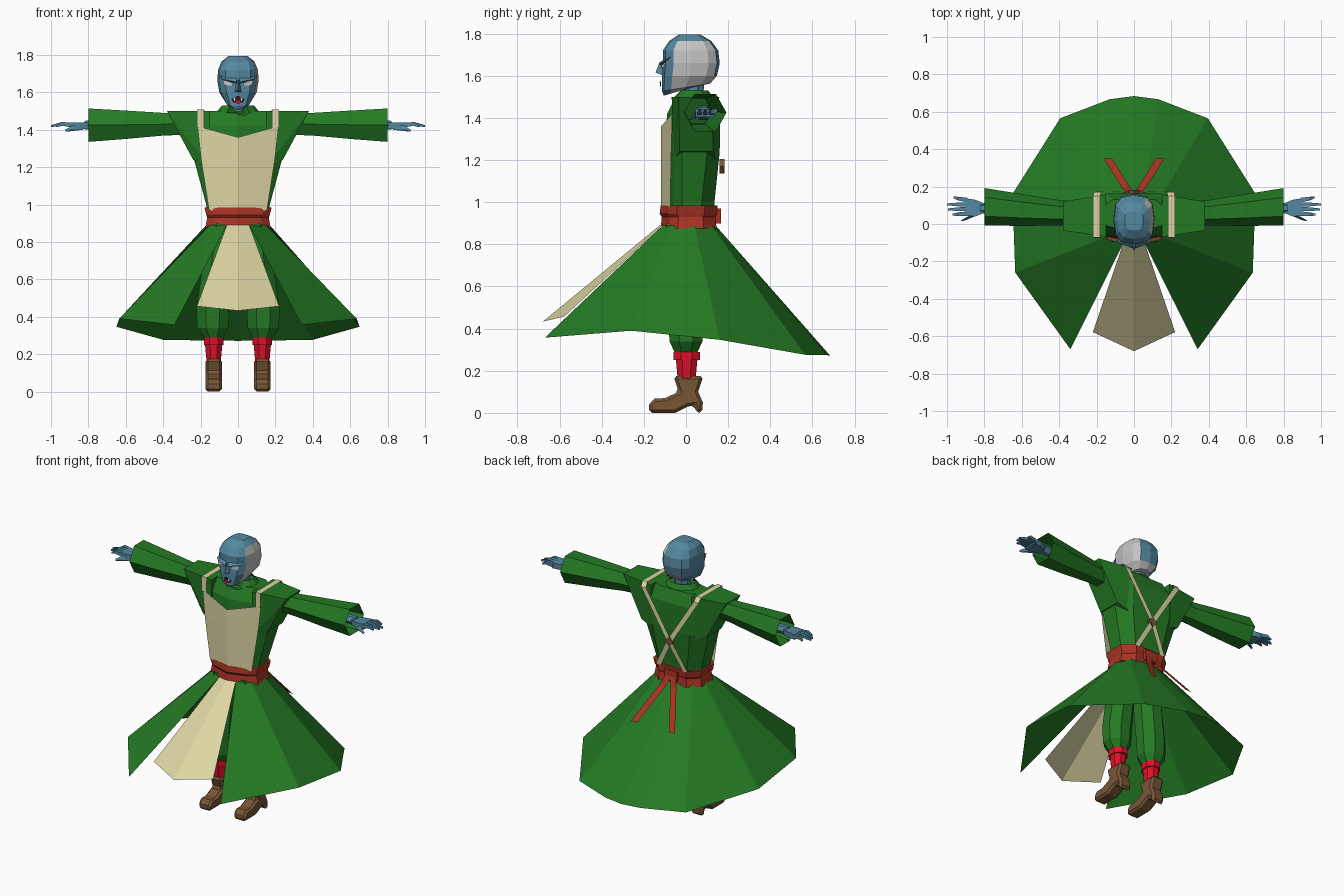
import bpy, bmesh
from math import sin, cos, pi
from mathutils import Vector

cube = bpy.data.objects.get("Cube")
if cube:
    bpy.data.objects.remove(cube)


def material(name, rgb):
    """Flat material from an 8-bit display colour."""
    lin = [((c / 255 + 0.055) / 1.055) ** 2.4 for c in rgb] + [1]
    m = bpy.data.materials.new(name)
    m.use_nodes = True
    m.diffuse_color = lin
    m.node_tree.nodes["Principled BSDF"].inputs["Base Color"].default_value = lin
    return m


GREEN = material("robe green", (36, 122, 36))
CREAM = material("apron cream", (222, 214, 164))
RUST = material("sash rust", (172, 52, 36))
SCARLET = material("sock scarlet", (222, 16, 42))
BROWN = material("boot brown", (120, 86, 54))
BLUE = material("skin blue", (84, 136, 160))
GREY = material("side grey", (196, 196, 196))
DARK = material("mouth dark", (50, 24, 28))


def finish(name, bm, *mats):
    bmesh.ops.recalc_face_normals(bm, faces=bm.faces)
    me = bpy.data.meshes.new(name)
    bm.to_mesh(me)
    bm.free()
    for m in mats:
        me.materials.append(m)
    ob = bpy.data.objects.new(name, me)
    bpy.context.collection.objects.link(ob)
    return ob


def loft(name, rings, mat, closed=True, caps=(True, True)):
    """Skin a list of equally long point rings."""
    bm = bmesh.new()
    rows = [[bm.verts.new(p) for p in r] for r in rings]
    n = len(rows[0])
    for a, b in zip(rows, rows[1:]):
        for i in range(n if closed else n - 1):
            j = (i + 1) % n
            bm.faces.new((a[i], a[j], b[j], b[i]))
    for row, on in zip((rows[0], rows[-1]), caps):
        if closed and on:
            bm.faces.new(row)
    return finish(name, bm, mat)


def hull(name, pts, mat):
    bm = bmesh.new()
    for p in pts:
        bm.verts.new(p)
    out = bmesh.ops.convex_hull(bm, input=bm.verts)
    bmesh.ops.dissolve_limit(bm, angle_limit=0.02, verts=bm.verts, edges=bm.edges)
    return finish(name, bm, mat)


def plate(name, pts, mat):
    bm = bmesh.new()
    bm.faces.new([bm.verts.new(p) for p in pts])
    return finish(name, bm, mat)


def ribbon(name, path, half, mat):
    """Flat band, widened along x."""
    return loft(name, [[(x - half, y, z), (x + half, y, z)] for x, y, z in path], mat, False)


def oval(cx, cy, z, rx, ry, n=8, power=1.0, tilt=0.0):
    pts = []
    for i in range(n):
        a = 2 * pi * (i + (0.5 if n == 8 else 0)) / n
        c, s = [(1 if v > 0 else -1) * abs(v) ** power if abs(v) > 1e-6 else 0 for v in (cos(a), sin(a))]
        pts.append((cx + rx * c, cy + ry * s, z + tilt * s))
    return pts


def flip(pts, s):
    return [(s * x, y, z) for x, y, z in pts]


def body_ring(z, w, yf, yb):
    half = [(w * .75, yf + .04), (w, yf + .08), (w, yb - .06), (w * .6, yb)]
    ring = [(0, yf)] + half + [(0, yb)] + [(-x, y) for x, y in reversed(half)]
    return [(x, y, z) for x, y in ring]


# Torso and sash
loft("torso", [body_ring(*r) for r in (
    (.9, .16, -.1, .13), (1, .17, -.1, .135), (1.24, .235, -.1, .16),
    (1.42, .24, -.09, .162), (1.5, .19, -.05, .13))], GREEN)
loft("sash", [body_ring(*r) for r in (
    (.875, .175, -.12, .145), (.93, .165, -.115, .14),
    (.945, .17, -.125, .148), (.985, .18, -.12, .15))], RUST)
hull("sash_knot", [(x, y, z) for x, z in ((-.04, .9), (.04, .9), (-.05, .97), (.05, .97))
                   for y in (.13, .165)], RUST)

# Open skirt: waist outline to flaring hem
waist = [(.06, -.11, .89), (.15, -.07, .89), (.17, .04, .89), (.13, .12, .89), (.05, .14, .89)]
hem = [(.34, -.67, .357), (.635, -.26, .39), (.65, .16, .347), (.395, .565, .276), (.13, .667, .274)]
loft("skirt", [flip(r, 1) + [c] + flip(r[::-1], -1) for r, c in (
    (waist, (0, .14, .89)), (hem, (0, .684, .272)))], GREEN, False)

# Apron bib and hanging front panel
loft("apron_bib", [[(-w, ye, ze), (0, -.118, zc), (w, ye, ze)] for w, ye, ze, zc in (
    (.155, -.075, .97, .97), (.197, -.07, 1.24, 1.24), (.217, -.065, 1.42, 1.36))], CREAM, False)
loft("apron_panel", [[(-.06, -.11, .89), (0, -.125, .89), (.06, -.11, .89)],
                     [(-.22, -.578, .457), (0, -.68, .433), (.22, -.578, .457)]], CREAM, False)
hull("strap_buckle", [(x, y, z) for y in (.16, .182) for x, z in (
    (-.03, 1.17), (.03, 1.17), (0, 1.205), (0, 1.135))], BROWN)

# Neck and notched collar
loft("neck", [oval(0, .035, 1.45, .05, .05), oval(0, .035, 1.58, .055, .055)], BLUE)
outer, inner = oval(0, .035, 1.49, .12, .1, 12), oval(0, .035, 1.53, .085, .07, 12)
inner[9] = (0, -.05, 1.455)
loft("collar", [outer, inner], GREEN, caps=(False, False))

# Head: skin with a grey patch on one side and the nape
head = loft("head", [oval(0, (f + b) / 2, z, rx, (b - f) / 2, 12, .7, t) for z, rx, f, b, t in (
    (1.528, .03, -.105, .05, .022), (1.545, .066, -.115, .115, .018), (1.6, .1, -.115, .147, 0),
    (1.66, .11, -.11, .16, 0), (1.72, .107, -.11, .153, 0), (1.765, .088, -.08, .12, 0),
    (1.795, .05, -.035, .07, 0))], BLUE)
head.data.materials.append(GREY)
for f in head.data.polygons:
    c, n = f.center, f.normal
    side = n.x > .3 and c.y > -.05 and c.z < 1.745
    nape = c.x > -.05 and c.y > .05 and c.z < 1.61
    f.material_index = int(side or nape)

# Face
hull("nose", [(0, -.145, 1.615), (.02, -.105, 1.6), (-.02, -.105, 1.6),
              (0, -.125, 1.665), (.012, -.1, 1.66), (-.012, -.1, 1.66)], BLUE)
plate("mouth", [(-.035, -.118, 1.565), (0, -.124, 1.582), (.035, -.118, 1.565),
                (.025, -.118, 1.545), (0, -.124, 1.555), (-.025, -.118, 1.545)], DARK)
plate("tongue", [(-.02, -.122, 1.548), (0, -.127, 1.56), (.02, -.122, 1.548), (0, -.126, 1.538)], SCARLET)

for s, side in ((1, "left"), (-1, "right")):
    def part(kind, name, pts, mat):
        return kind(side + "_" + name, flip(pts, s), mat)

    part(plate, "eye", [(.025, -.116, 1.635), (.075, -.101, 1.64), (.082, -.097, 1.665), (.03, -.115, 1.652)], GREY)
    part(hull, "brow", [(.008, -.1, 1.645), (.008, -.13, 1.655), (.088, -.1, 1.672),
                        (.09, -.07, 1.69), (.008, -.1, 1.685)], BLUE)
    part(plate, "fang", [(.012, -.126, 1.573), (.026, -.124, 1.57), (.019, -.127, 1.55)], GREY)

    # Straps over the shoulder, crossing on the back
    ribbon(side + "_strap", flip([(.2, -.075, 1.41), (.2, -.072, 1.508), (.2, .15, 1.51), (.195, .172, 1.48),
                                  (0, .178, 1.17), (-.1, .15, .98)], s), .019, CREAM)
    ribbon(side + "_sash_tail", flip([(.015, .165, .93), (.04, .19, .87), (.14, .35, .66)], s), .022, RUST)

    # Flared shoulder cap
    part(hull, "shoulder_cap", [(.15, -.068, 1.5), (.15, .158, 1.5), (.38, -.035, 1.5), (.38, .12, 1.5),
                                (.24, -.03, 1.24), (.24, .13, 1.24), (.15, -.06, 1.2), (.15, .14, 1.2)], GREEN)

    # Wide six-sided sleeve, open at the cuff
    loft(side + "_sleeve", [[(s * x, cy + r * cos(k * pi / 3), cz + r * 1.03 * sin(k * pi / 3)) for k in range(6)]
                            for x, cy, cz, r in ((.2, .05, 1.43, .06), (.4, .06, 1.43, .068),
                                                 (.6, .075, 1.427, .085), (.8, .092, 1.425, .1))],
         GREEN, caps=(True, False))

    # Forearm, palm and fingers
    loft(side + "_forearm", [[(s * x, .085 + r * cos(k * pi / 3), 1.425 + r * sin(k * pi / 3)) for k in range(6)]
                             for x, r in ((.5, .04), (.82, .027))], BLUE)
    part(hull, "palm", [(x, y, z) for x, y0, y1 in ((.8, .06, .11), (.85, .04, .13), (.9, .045, .137))
                        for y in (y0, y1) for z in (1.405, 1.44)], BLUE)
    for i, (tip, ya, yb) in enumerate(((.97, .055, .05), (.995, .08, .078), (1, .104, .105), (.965, .128, .143))):
        rings = [(.89, ya, 1.425, .012), (.94, (ya + yb) / 2, 1.432, .01), (tip, yb, 1.42, .005)]
        loft(f"{side}_finger_{i}", [[(s * x, y + a * r, z + b * r) for a, b in ((-1, -1), (1, -1), (1, 1), (-1, 1))]
                                    for x, y, z, r in rings], BLUE)
    part(hull, "thumb", [(.83, .05, 1.4), (.83, .06, 1.43), (.87, .045, 1.4), (.87, .05, 1.43),
                         (.9, .02, 1.4), (.9, .03, 1.415), (.925, .02, 1.4), (.92, .015, 1.39)], BLUE)

    # Trouser leg and sock
    loft(side + "_trouser", [oval(s * x, 0, z, rx, ry) for x, z, rx, ry in (
        (.085, .9, .08, .1), (.11, .65, .09, .095), (.135, .44, .095, .09),
        (.135, .34, .09, .085), (.132, .29, .055, .06))], GREEN)
    loft(side + "_sock", [oval(s * .13, .003, z, rx, ry) for z, rx, ry in (
        (.15, .04, .045), (.25, .05, .055), (.25, .057, .068), (.29, .057, .068))], SCARLET)

    # Heeled boot: side profile given width, corners chamfered
    profile = [(-.175, 0), (-.05, 0), (.01, .03), (.04, .035), (.048, 0), (.077, 0), (.08, .05), (.058, .1),
               (.083, .175), (-.06, .175), (-.035, .1), (-.1, .07), (-.15, .068), (-.175, .04)]
    boot = loft(side + "_boot", [[(s * x, y, z) for y, z in profile] for x in (.086, .174)], BROWN)
    bev = boot.modifiers.new("chamfer", "BEVEL")
    bev.width, bev.segments, bev.limit_method = .014, 1, "ANGLE"
    bev.angle_limit = 1.2
